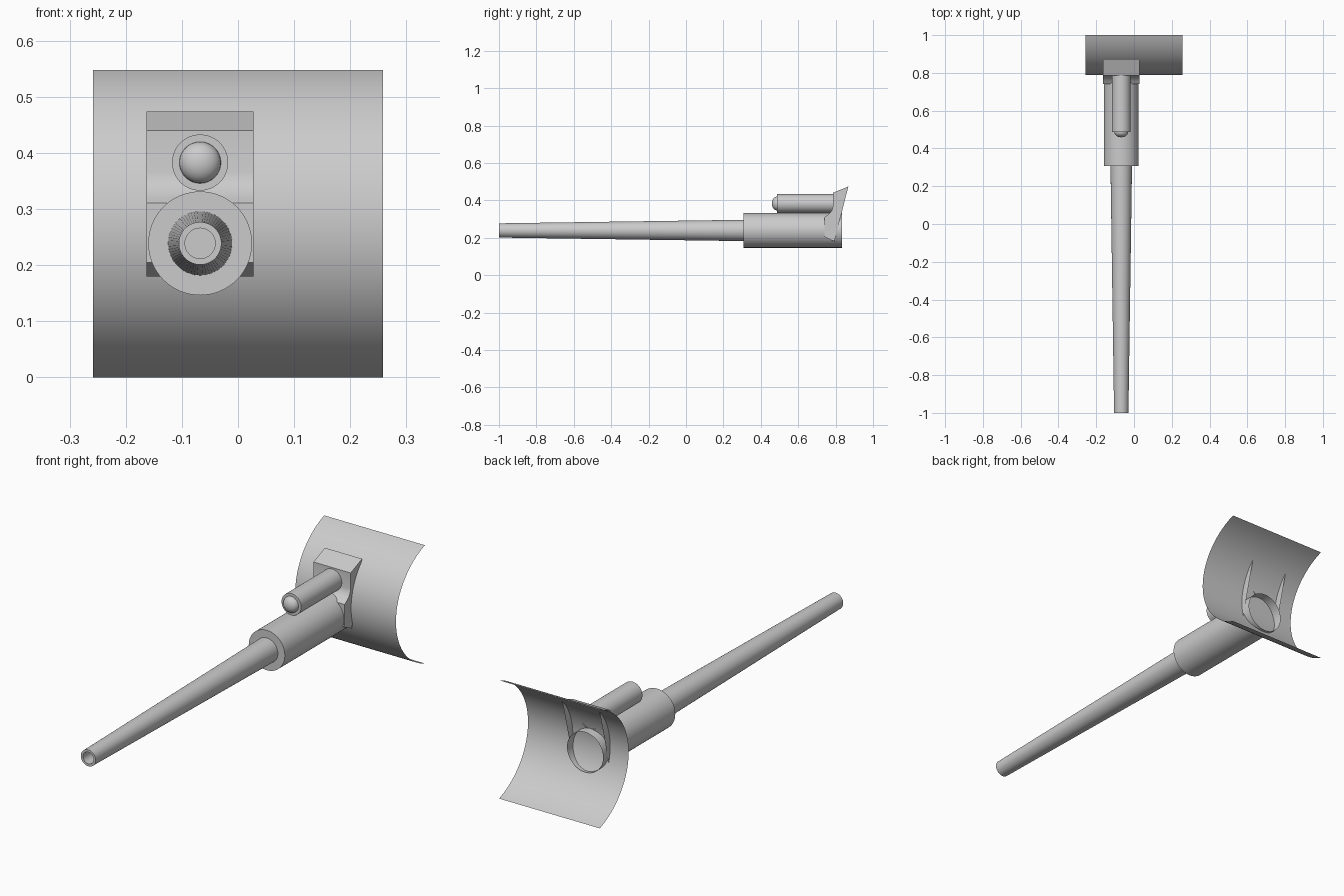
import bpy, bmesh, math

if "Cube" in bpy.data.objects:
    bpy.data.objects.remove(bpy.data.objects["Cube"])

CX = -0.0675      # shared centre line of gun parts
GUN_Z = 0.239     # height of the barrel axis
SIGHT_Z = 0.383   # height of the upper tube axis

grey = bpy.data.materials.new("plain grey")
grey.diffuse_color = (0.6, 0.6, 0.6, 1)
grey.use_nodes = True
grey.node_tree.nodes["Principled BSDF"].inputs["Base Color"].default_value = grey.diffuse_color


def finish(bm, name, angle):
    bm.normal_update()
    mesh = bpy.data.meshes.new(name)
    bm.to_mesh(mesh)
    bm.free()
    mesh.materials.append(grey)
    ob = bpy.data.objects.new(name, mesh)
    bpy.context.collection.objects.link(ob)
    bpy.ops.object.select_all(action='DESELECT')
    ob.select_set(True)
    bpy.context.view_layer.objects.active = ob
    bpy.ops.object.shade_smooth_by_angle(angle=math.radians(angle))
    return ob


def lathe(name, profile, z, sides=64):
    """Revolve (y, radius) points about a lengthwise axis at height z."""
    bm = bmesh.new()
    rings = []
    for y, r in profile:
        if r == 0:
            rings.append([bm.verts.new((CX, y, z))])
        else:
            rings.append([bm.verts.new((CX + r * math.cos(a), y, z + r * math.sin(a)))
                          for a in (2 * math.pi * i / sides for i in range(sides))])
    for a, b in zip(rings, rings[1:]):
        for i in range(sides):
            j = (i + 1) % sides
            if len(a) == 1:
                bm.faces.new((a[0], b[j], b[i]))
            else:
                bm.faces.new((a[i], a[j], b[j], b[i]))
    return finish(bm, name, 35)


# Barrel: long taper with a hollow muzzle
lathe("barrel", [(-0.94, 0), (-0.94, 0.027), (-1.0, 0.027), (-1.0, 0.038), (0.31, 0.057)], GUN_Z)

# Receiver: wide sleeve, open at the rear
lathe("receiver", [(0.307, 0.05), (0.307, 0.0925), (0.835, 0.0925)], GUN_Z)

# Upper tube with a flat rim, and its rounded lens
lathe("upper_tube", [(0.487, 0.036), (0.487, 0.05), (0.80, 0.05)], SIGHT_Z)
dome = [(0.487 - 0.028 * math.cos(t), 0.037 * math.sin(t))
        for t in (math.pi / 2 * i / 8 for i in range(9))]
dome[0] = (dome[0][0], 0)
lathe("lens", dome, SIGHT_Z)

# Bracket: open-backed box with a scooped front
front = [(0.868, 0.474), (0.785, 0.44), (0.785, 0.365), (0.781, 0.349),
         (0.771, 0.334), (0.756, 0.321), (0.74, 0.311), (0.74, 0.205), (0.793, 0.18)]
bm = bmesh.new()
left, right = [[bm.verts.new((CX + s * 0.0955, y, z)) for y, z in front] for s in (-1, 1)]
for i in range(len(front) - 1):
    bm.faces.new((left[i], left[i + 1], right[i + 1], right[i]))
bm.faces.new(left[::-1])
bm.faces.new(right)
finish(bm, "bracket", 25)

# Shield: thin curved sheet bulging forward
bm = bmesh.new()
steps, half = 40, math.radians(69)
rows = []
for i in range(steps + 1):
    t = half * (2 * i / steps - 1)
    z = 0.274 * (1 + math.sin(t) / math.sin(half))
    y = 1 - 0.212 * (math.cos(t) - math.cos(half)) / (1 - math.cos(half))
    rows.append([bm.verts.new((x, y, z)) for x in (-0.258, 0.258)])
for a, b in zip(rows, rows[1:]):
    bm.faces.new((a[0], a[1], b[1], b[0]))
finish(bm, "shield", 30)
